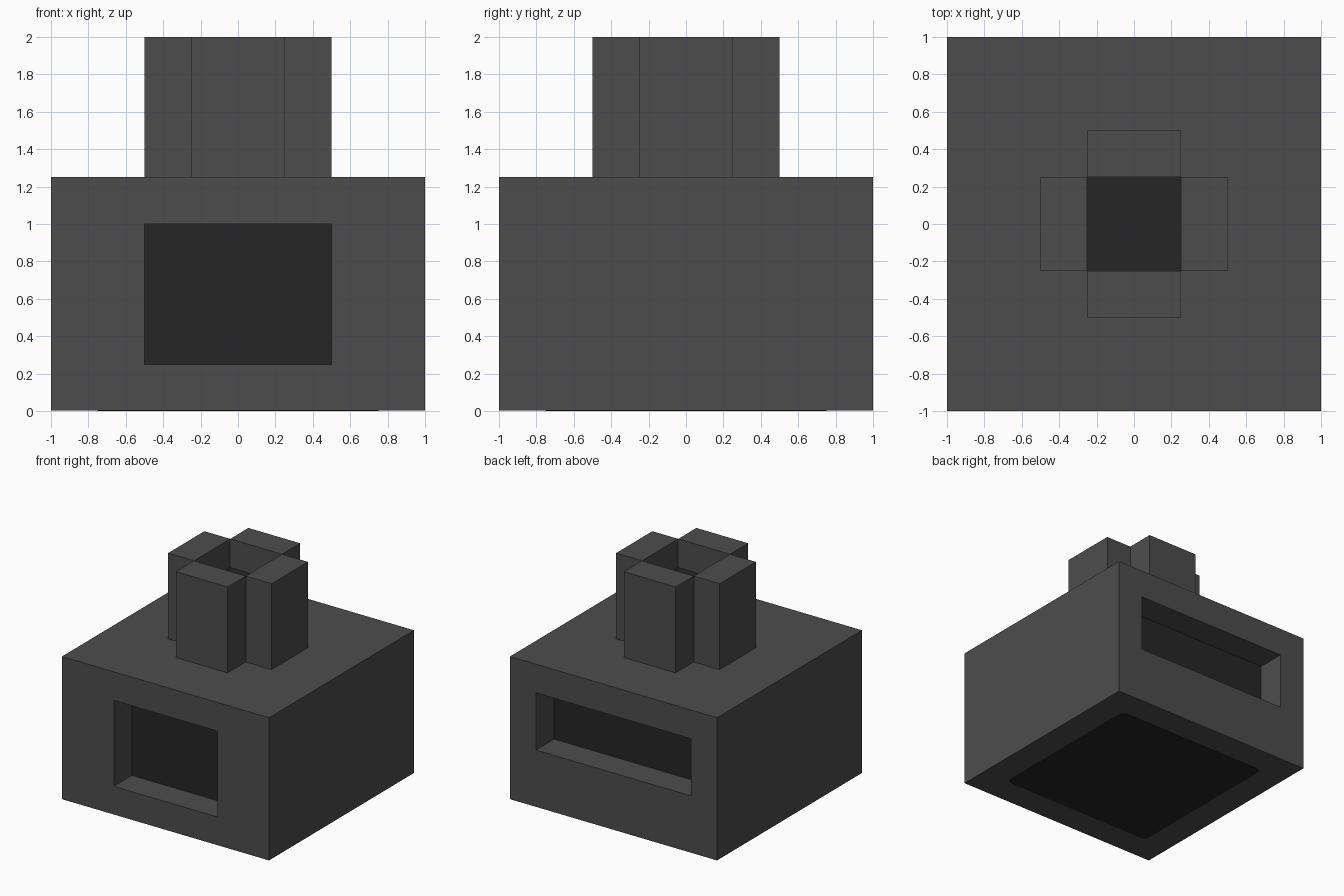
import bpy
import bmesh
from mathutils import Matrix, Vector

if "Cube" in bpy.data.objects:
    bpy.data.objects.remove(bpy.data.objects["Cube"], do_unlink=True)


def make_material(name, value):
    mat = bpy.data.materials.new(name)
    mat.use_nodes = True
    colour = (value, value, value, 1.0)
    mat.diffuse_color = colour
    mat.node_tree.nodes["Principled BSDF"].inputs["Base Color"].default_value = colour
    return mat


SHELL = make_material("charcoal shell", 0.073)
DARK = make_material("near black panel", 0.0194)


def box_mesh(low, high):
    low, high = Vector(low), Vector(high)
    bm = bmesh.new()
    place = Matrix.Translation((low + high) / 2) @ Matrix.Diagonal((*(high - low), 1))
    bmesh.ops.create_cube(bm, size=1, matrix=place)
    return bm


def finish(bm, name, *materials):
    bmesh.ops.recalc_face_normals(bm, faces=bm.faces)
    mesh = bpy.data.meshes.new(name)
    bm.to_mesh(mesh)
    bm.free()
    for mat in materials:
        mesh.materials.append(mat)
    obj = bpy.data.objects.new(name, mesh)
    bpy.context.collection.objects.link(obj)
    return obj


def cut_recess(bm, side, half_width, bottom, top, depth):
    """Sink a rectangular opening into the front (-1) or back (+1) face."""
    bm.normal_update()
    face = max(bm.faces, key=lambda f: f.normal.y * side * f.calc_area())
    for y in (side, side * (1 - depth)):
        middle = face.calc_center_median()
        bmesh.ops.inset_individual(bm, faces=[face], thickness=0.1)
        for v in face.verts:
            v.co = (half_width if v.co.x > 0 else -half_width, y,
                    top if v.co.z > middle.z else bottom)
    face.material_index = 1


# Body with a front window and a wide back slot
PAD = 0.004
body = box_mesh((-1, -1, PAD), (1, 1, 1.25))
cut_recess(body, -1, 0.5, 0.25, 1.0, 0.25)
cut_recess(body, 1, 0.75, 0.5, 1.0, 0.25)
finish(body, "body", SHELL, DARK)

# Thin base pad with rounded corners
pad = box_mesh((-0.75, -0.75, 0), (0.75, 0.75, PAD + 0.002))
corners = [e for e in pad.edges if abs(e.verts[0].co.z - e.verts[1].co.z) > PAD / 2]
bmesh.ops.bevel(pad, geom=corners, offset=0.05, segments=4, profile=0.5, affect='EDGES')
finish(pad, "base_pad", DARK)

# Four chimney blocks around a square well
for name, dx, dy in (("front", 0, -1), ("back", 0, 1), ("left", 1, 0), ("right", -1, 0)):
    centre = Vector((dx, dy, 0)) * 0.375
    half = Vector((0.125 if dx else 0.25, 0.125 if dy else 0.25, 0))
    block = box_mesh(centre - half + Vector((0, 0, 1.25)), centre + half + Vector((0, 0, 2)))
    finish(block, "chimney_block_" + name, SHELL)

# Dark floor inside the chimney well
finish(box_mesh((-0.25, -0.25, 1.742), (0.25, 0.25, 1.75)), "chimney_floor", DARK)
